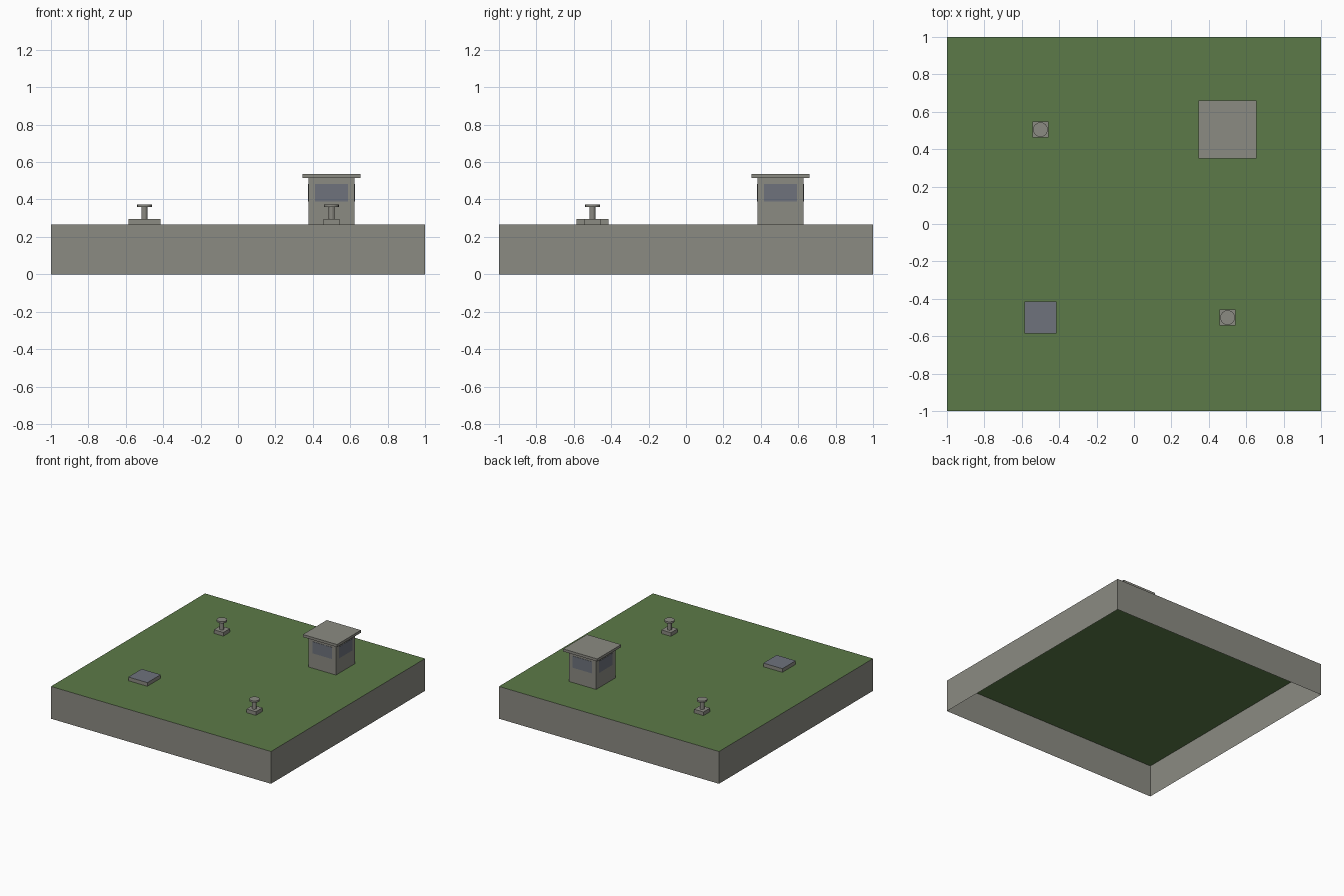
import bpy, bmesh, math
from mathutils import Matrix, Vector

if "Cube" in bpy.data.objects:
    bpy.data.objects.remove(bpy.data.objects["Cube"])


def material(name, rgb):
    m = bpy.data.materials.new(name)
    m.diffuse_color = (*rgb, 1)
    m.use_nodes = True
    m.node_tree.nodes["Principled BSDF"].inputs["Base Color"].default_value = m.diffuse_color
    return m


CONCRETE = material("concrete grey", (0.26, 0.258, 0.225))
GRASS = material("grass green", (0.107, 0.195, 0.065))
GLASS = material("blue grey", (0.156, 0.171, 0.204))
GROUND = 0.265


def finish(name, bm, mats):
    mesh = bpy.data.meshes.new(name)
    bm.to_mesh(mesh)
    bm.free()
    for m in mats:
        mesh.materials.append(m)
    obj = bpy.data.objects.new(name, mesh)
    bpy.context.collection.objects.link(obj)
    return obj


def box(name, x, y, half, z0, z1, side, top=None, open_bottom=True):
    """Square block; the top face may have its own colour."""
    bm = bmesh.new()
    scale = Matrix.Diagonal((2 * half, 2 * half, z1 - z0, 1))
    bmesh.ops.create_cube(bm, size=1, matrix=Matrix.Translation((x, y, (z0 + z1) / 2)) @ scale)
    bm.normal_update()
    if top:
        for f in bm.faces:
            f.material_index = int(f.normal.z > 0.5)
    if open_bottom:
        down = [f for f in bm.faces if f.normal.z < -0.5]
        bmesh.ops.delete(bm, geom=down, context='FACES_ONLY')
    return finish(name, bm, [side, top] if top else [side])


def cylinder(name, x, y, r, z0, z1):
    bm = bmesh.new()
    bmesh.ops.create_cone(bm, cap_ends=True, segments=16, radius1=r, radius2=r, depth=z1 - z0,
                          matrix=Matrix.Translation((x, y, (z0 + z1) / 2)))
    return finish(name, bm, [CONCRETE])


# Hollow ground slab with grass on top
box("ground_slab", 0, 0, 1, 0, GROUND, CONCRETE, GRASS)

# Low hatch
box("hatch", -0.5, -0.5, 0.0865, GROUND, 0.295, CONCRETE, GLASS)

# Lookout hut and overhanging roof
HX, HY, HALF = 0.5, 0.505, 0.124
box("hut_walls", HX, HY, HALF, GROUND, 0.515, CONCRETE)
box("hut_roof", HX, HY, 0.155, 0.515, 0.536, CONCRETE, open_bottom=False)

# A thin window plate on each hut wall
for i, side in enumerate(("front", "right", "back", "left")):
    bm = bmesh.new()
    bmesh.ops.create_cube(bm, size=1, matrix=Matrix.Translation((0, -HALF, 0.436))
                          @ Matrix.Diagonal((0.176, 0.004, 0.096, 1)))
    bm.transform(Matrix.Translation((HX, HY, 0)) @ Matrix.Rotation(i * math.pi / 2, 4, 'Z'))
    finish(f"hut_window_{side}", bm, [GLASS])

# Two vents: square foot, round pipe and flat cap
for side, x, y in (("front", 0.5, -0.5), ("back", -0.5, 0.505)):
    box(f"vent_foot_{side}", x, y, 0.043, GROUND, 0.295, CONCRETE)
    cylinder(f"vent_pipe_{side}", x, y, 0.017, 0.295, 0.36)
    cylinder(f"vent_cap_{side}", x, y, 0.039, 0.36, 0.374)
